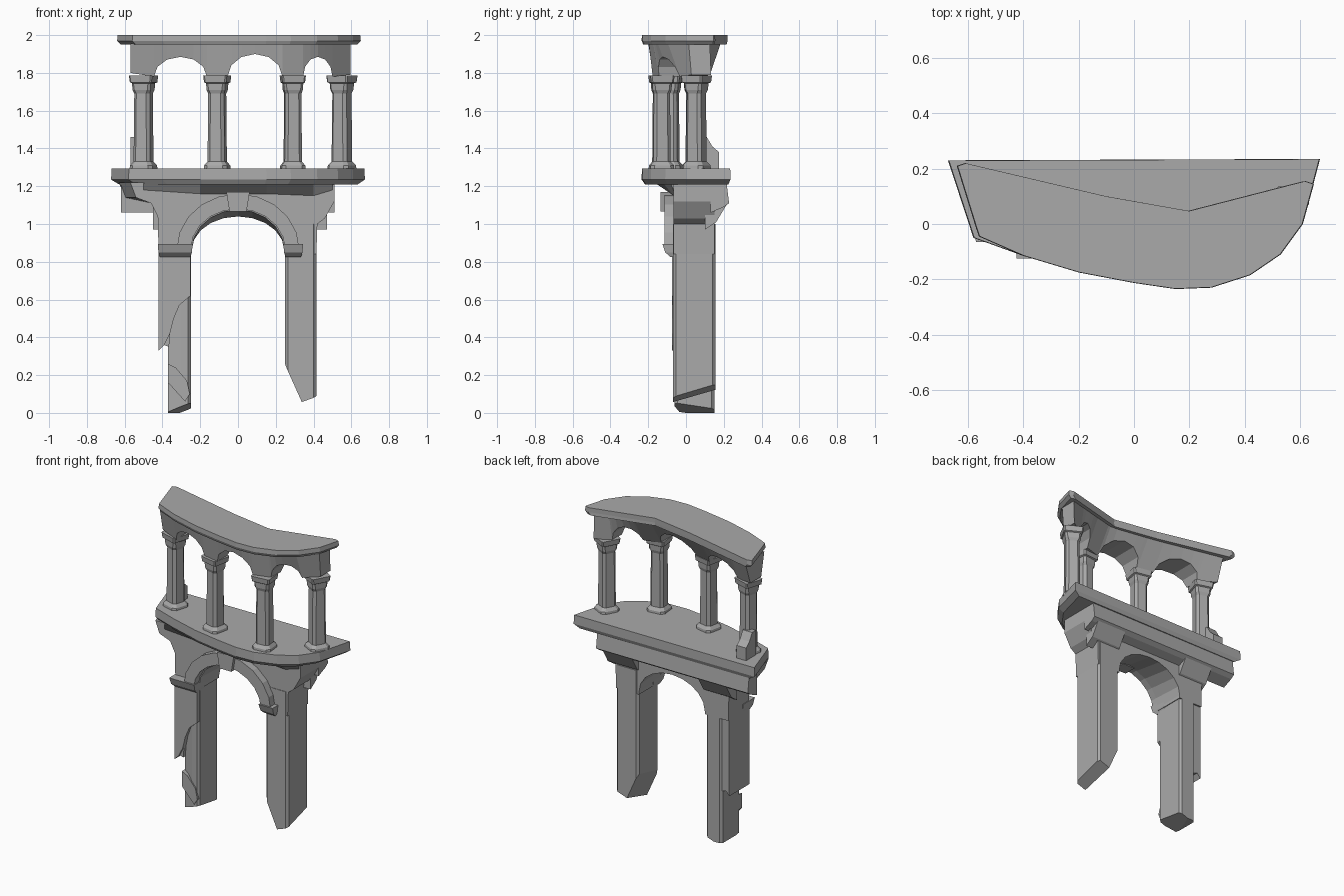
import bpy, bmesh, math
from mathutils import Vector, Matrix

if "Cube" in bpy.data.objects:
    bpy.data.objects.remove(bpy.data.objects["Cube"])

stone = bpy.data.materials.new("grey_stone")
stone.diffuse_color = (0.40, 0.40, 0.40, 1)
stone.use_nodes = True
stone.node_tree.nodes["Principled BSDF"].inputs["Base Color"].default_value = stone.diffuse_color


def loft(name, rings):
    """Skin a list of equal-length point rings and cap both ends."""
    bm = bmesh.new()
    rows = [[bm.verts.new(p) for p in r] for r in rings]
    n = len(rows[0])
    for a, b in zip(rows, rows[1:]):
        for i in range(n):
            j = (i + 1) % n
            bm.faces.new((a[i], a[j], b[j], b[i]))
    bm.faces.new(rows[0][::-1])
    bm.faces.new(rows[-1])
    bmesh.ops.recalc_face_normals(bm, faces=bm.faces)
    me = bpy.data.meshes.new(name)
    bm.to_mesh(me)
    bm.free()
    me.materials.append(stone)
    ob = bpy.data.objects.new(name, me)
    bpy.context.collection.objects.link(ob)
    return ob


def plate(name, outline, levels):
    """Horizontal slab; levels are (z, scale about the slab middle)."""
    c = Vector((0.03, 0.06))
    return loft(name, [[(c.x + (x - c.x) * s, c.y + (y - c.y) * s, z) for x, y in outline]
                       for z, s in levels])


def wall(name, profile, y0, y1):
    return loft(name, [[(x, y, z) for x, z in profile] for y in (y0, y1)])


def chop(ob, co, normal):
    """Break off everything on the normal side of a plane."""
    bm = bmesh.new()
    bm.from_mesh(ob.data)
    geom = bm.verts[:] + bm.edges[:] + bm.faces[:]
    bmesh.ops.bisect_plane(bm, geom=geom, plane_co=co, plane_no=normal, clear_outer=True)
    bmesh.ops.holes_fill(bm, edges=[e for e in bm.edges if e.is_boundary])
    bmesh.ops.recalc_face_normals(bm, faces=bm.faces)
    bm.to_mesh(ob.data)
    bm.free()


def interp(pts, x):
    for (x0, y0), (x1, y1) in zip(pts, pts[1:]):
        if x <= x1:
            break
    return y0 + (y1 - y0) * (x - x0) / (x1 - x0)


def octagon(h, c, z):
    return [(x, y, z) for x, y in ((h, -h + c), (h, h - c), (h - c, h), (-h + c, h),
                                   (-h, h - c), (-h, -h + c), (-h + c, -h), (h - c, -h))]


# Balcony floor and top slab share the bowed front edge
front = [(-0.58, -0.05), (-0.4, -0.115), (-0.2, -0.175), (0, -0.213), (0.15, -0.235),
         (0.28, -0.23), (0.42, -0.185), (0.53, -0.11), (0.61, 0)]
plate("balcony_floor", front + [(0.672, 0.235), (-0.672, 0.23)],
      [(1.21, 0.94), (1.235, 1.0), (1.295, 0.995)])
plate("top_slab", [(-0.575, 0)] + [(-0.56, -0.045)] + front[1:] +
      [(0.65, 0.145), (0.62, 0.155), (0.2, 0.047), (-0.1, 0.1), (-0.61, 0.22), (-0.64, 0.21)],
      [(1.95, 0.97), (1.97, 1.0), (2.0, 0.995)])

# Arcade columns: plinth, chamfered shaft, flared capital
columns = [(-0.5, 0.05, -17), (-0.11, -0.085, -12), (0.29, -0.13, 6), (0.55, 0.055, 62)]
for k, (x, y, ang) in enumerate(columns):
    col = loft(f"column_{k + 1}", [octagon(h, c, z) for z, h, c in (
        (1.29, 0.064, 0.02), (1.31, 0.062, 0.02), (1.33, 0.046, 0.016), (1.69, 0.043, 0.016),
        (1.71, 0.05, 0.014), (1.745, 0.052, 0.012), (1.75, 0.06, 0.008), (1.785, 0.064, 0.008))])
    col.data.transform(Matrix.Translation((x, y, 0)) @ Matrix.Rotation(math.radians(ang), 4, 'Z'))

# Arcade band: arched underside, flaring from column width to slab width
middle = [(-0.6, 0.08)] + [(x, y) for x, y, _ in columns] + [(0.61, 0.09)]
back = [(-0.6, 0.2), (-0.1, 0.09), (0.2, 0.04), (0.61, 0.14)]
spans = [(-0.445, -0.165, 0.105), (-0.055, 0.235, 0.12), (0.345, 0.5, 0.105)]
stations = [(-0.57, 1.80)]
for x0, x1, h in spans:
    for i in range(7):
        u = -math.cos(math.pi * i / 6)
        stations.append(((x0 + x1) / 2 + u * (x1 - x0) / 2, 1.78 + h * math.sqrt(max(0, 1 - u * u))))
stations.append((0.595, 1.79))
rings = []
for x, z in stations:
    m, t = interp(middle, x), (z - 1.78) / 0.175
    yf = max(interp(front, x) + 0.035, -0.2)
    yb = interp(back, x) - 0.01
    lo_f, lo_b = (m - 0.052) * (1 - t) + yf * t, (m + 0.052) * (1 - t) + yb * t
    rings.append([(x, lo_f, z), (x, lo_b, z), (x, yb, 1.955), (x, yf, 1.955)])
loft("arcade_band", rings)

# Broken rail stub behind the left column
loft("rail_stub", [[(x, 0.07, 1.29), (x, 0.175, 1.29), (x, 0.175, 1.38), (x, 0.14, 1.41),
                    (x, 0.11, 1.46), (x, 0.07, 1.46)] for x in (-0.57, -0.5)])


# Main arch wall, with a lower soffit at the rear
def arch(a, b, z0=0.86, n=10):
    return [(-a * math.cos(math.pi * i / n), z0 + b * math.sin(math.pi * i / n)) for i in range(n + 1)]


def wall_profile(left, b):
    return ([(left, 1.22), (left + 0.03, 1.14), (-0.46, 1.11), (-0.425, 1.04), (-0.42, 0.84)] +
            [(-0.245, 0.84)] + arch(0.245, b) + [(0.245, 0.84)] +
            [(0.415, 0.84), (0.42, 1.0), (0.46, 1.03), (0.51, 1.12), (0.51, 1.22)])


loft("arch_wall", [[(x, y, z) for x, z in wall_profile(l, b)]
                   for y, l, b in ((-0.065, -0.57, 0.215), (0.15, -0.63, 0.18))])

# Rear beam and the corbels carrying it on the legs
loft("rear_beam", [[(x, 0.13, 1.215), (x, 0.215, 1.215), (x, 0.228, 1.11), (x, 0.2, 1.09),
                    (x, 0.13, 1.06)] for x in (-0.62, 0.51)])
for name, x0, x1 in (("left_corbel", -0.45, -0.24), ("right_corbel", 0.25, 0.47)):
    loft(name, [[(x, 0.1, 1.11), (x, 0.22, 1.11), (x, 0.16, 1.01), (x, 0.1, 0.97)] for x in (x0, x1)])

# Cove between the wall front and the floor
loft("front_cove", [[(x, -0.05, 1.215), (x, f, 1.215), (x, -0.066, z), (x, -0.05, z)] for x, f, z in
                    ((-0.5, -0.07, 1.18), (-0.2, -0.13, 1.16), (0.15, -0.16, 1.16), (0.4, -0.12, 1.15),
                     (0.5, -0.08, 1.18))])

# Raised arch ring, keystone and imposts
ring = arch(0.25, 0.215, 0.865) + arch(0.325, 0.295, 0.865)[::-1]
trim = wall("arch_ring", ring, -0.115, -0.05)
key = wall("keystone", [(-0.045, 1.065), (0.045, 1.065), (0.062, 1.17), (-0.062, 1.17)], -0.135, -0.05)
for name, x0, x1 in (("left_impost", -0.425, -0.24), ("right_impost", 0.24, 0.345)):
    loft(name, [[(x0 + d, -0.07 - e, z), (x1 - d, -0.07 - e, z), (x1 - d, 0.0, z), (x0 + d, 0.0, z)]
                for z, d, e in ((0.825, 0.012, 0.012), (0.85, 0.004, 0.04), (0.895, 0, 0.055))])


# Legs with chamfered corners and broken feet
def leg(name, x0, x1, y0, y1, c=0.015):
    o = [(x0, y0 + c), (x0 + c, y0), (x1 - c, y0), (x1, y0 + c),
         (x1, y1 - c), (x1 - c, y1), (x0 + c, y1), (x0, y1 - c)]
    return loft(name, [[(x, y, z) for x, y in o] for z in (0, 1.0)])


left = leg("left_leg", -0.37, -0.25, -0.06, 0.15)
chop(left, (-0.37, 0, 0.0), (0.37, -0.15, -1))
chop(left, (-0.30, -0.06, 0.24), (-0.35, -1, 0.0))
right = leg("right_leg", 0.25, 0.415, -0.068, 0.155)
chop(right, (0.33, -0.068, 0.055), (0.35, 0.30, -1))
chop(right, (0.30, -0.03, 0.15), (-1, 0.1, -0.45))

# Cracked facing stones left on the outside and front of the left leg
wall("left_leg_facing", [(-0.42, 0.86), (-0.42, 0.33), (-0.395, 0.36), (-0.365, 0.35), (-0.36, 0.42),
                         (-0.36, 0.86)], -0.06, 0.14)
wall("left_leg_front", [(-0.42, 0.86), (-0.42, 0.33), (-0.39, 0.36), (-0.36, 0.42), (-0.34, 0.5),
                        (-0.31, 0.57), (-0.252, 0.62), (-0.252, 0.86)], -0.075, -0.03)
wall("left_leg_shard", [(-0.37, 0.26), (-0.37, 0.16), (-0.28, 0.06), (-0.255, 0.1),
                        (-0.27, 0.17), (-0.33, 0.24)], -0.068, -0.02)
